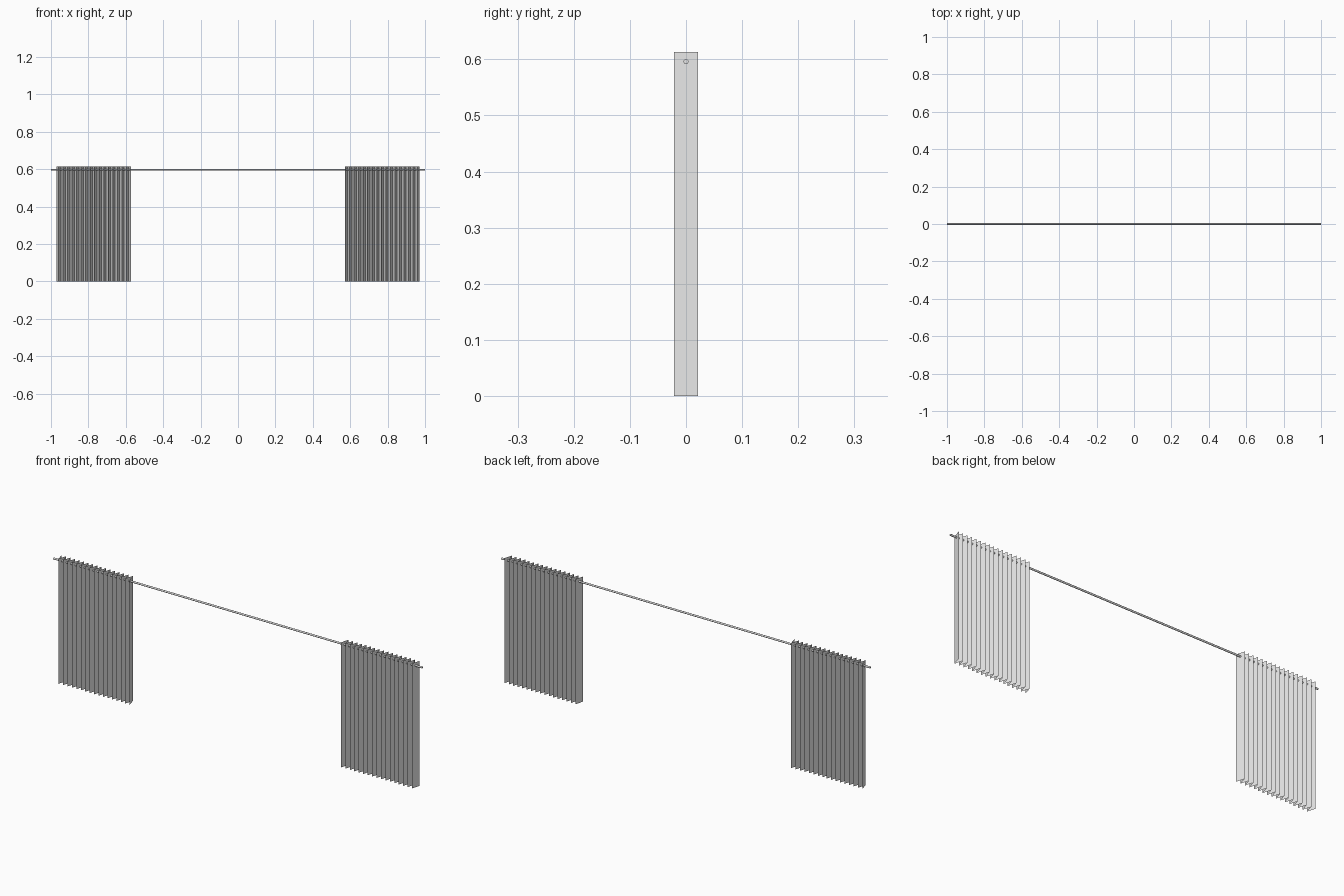
import bpy
import bmesh
import math

if "Cube" in bpy.data.objects:
    bpy.data.objects.remove(bpy.data.objects["Cube"], do_unlink=True)

INNER, OUTER = 0.573, 0.971   # x range of each curtain
DEPTH = 0.021                 # half depth of the pleats
HEIGHT = 0.613
FOLDS = 33                    # flat strips per curtain
ROD_Z, ROD_RADIUS = 0.596, 0.0045

grey = bpy.data.materials.new("light_grey")
grey.use_nodes = True
colour = (0.8, 0.8, 0.8, 1)
grey.diffuse_color = colour
grey.node_tree.nodes["Principled BSDF"].inputs["Base Color"].default_value = colour


def curtain(name, side):
    """Zigzag profile extruded upwards; side is +1 or -1."""
    bm = bmesh.new()
    profile = []
    for i in range(FOLDS + 1):
        x = side * (INNER + (OUTER - INNER) * i / FOLDS)
        y = DEPTH if i % 2 else -DEPTH
        profile.append(bm.verts.new((x, y, 0)))
    edges = [bm.edges.new(pair) for pair in zip(profile, profile[1:])]
    result = bmesh.ops.extrude_edge_only(bm, edges=edges)
    top = [v for v in result["geom"] if isinstance(v, bmesh.types.BMVert)]
    bmesh.ops.translate(bm, verts=top, vec=(0, 0, HEIGHT))
    bmesh.ops.recalc_face_normals(bm, faces=bm.faces)
    mesh = bpy.data.meshes.new(name)
    bm.to_mesh(mesh)
    bm.free()
    mesh.materials.append(grey)
    bpy.context.collection.objects.link(bpy.data.objects.new(name, mesh))


# Pleated curtains, mirrored
curtain("left_curtain", 1)
curtain("right_curtain", -1)

# Rod through the pleats
bpy.ops.mesh.primitive_cylinder_add(vertices=12, radius=ROD_RADIUS, depth=2,
                                    location=(0, 0, ROD_Z),
                                    rotation=(0, math.pi / 2, 0))
rod = bpy.context.object
rod.name = "curtain_rod"
rod.data.materials.append(grey)
bpy.ops.object.shade_smooth_by_angle()
